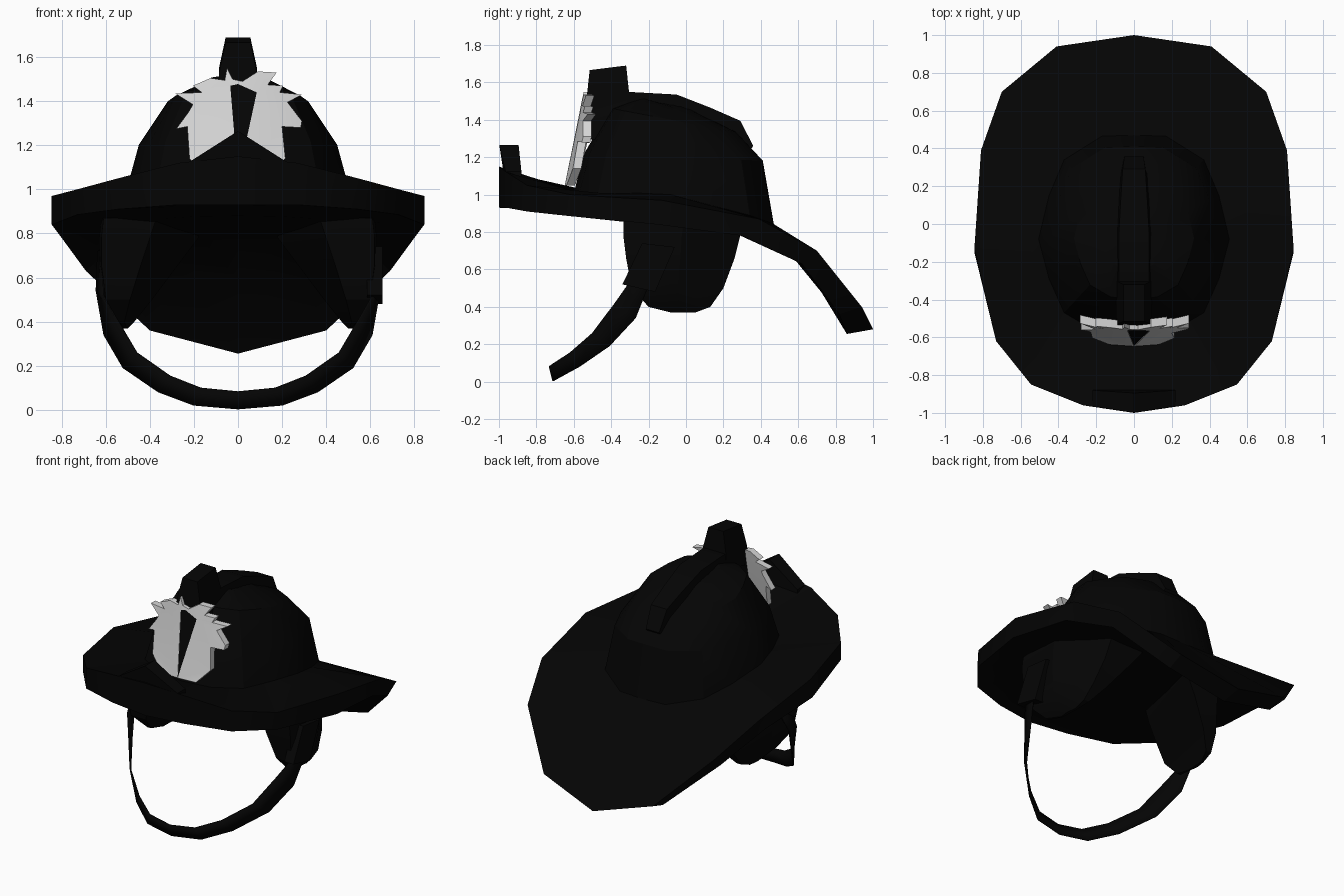
import bpy, bmesh, math

if "Cube" in bpy.data.objects:
    bpy.data.objects.remove(bpy.data.objects["Cube"])


def material(name, value):
    m = bpy.data.materials.new(name)
    m.diffuse_color = (value, value, value, 1)
    m.use_nodes = True
    m.node_tree.nodes["Principled BSDF"].inputs["Base Color"].default_value = m.diffuse_color
    return m


BLACK = material("black leather", 0.0013)
WHITE = material("pale badge metal", 0.68)


def finish(name, bm, mats=(BLACK,), angle=30):
    bmesh.ops.recalc_face_normals(bm, faces=bm.faces)
    mesh = bpy.data.meshes.new(name)
    bm.to_mesh(mesh)
    bm.free()
    ob = bpy.data.objects.new(name, mesh)
    bpy.context.collection.objects.link(ob)
    for m in mats:
        mesh.materials.append(m)
    bpy.ops.object.select_all(action='DESELECT')
    ob.select_set(True)
    bpy.context.view_layer.objects.active = ob
    bpy.ops.object.shade_smooth_by_angle(angle=math.radians(angle))
    return ob


def loft(name, rings, closed=True, caps=True, angle=30):
    """Skin a list of point rings with quads."""
    bm = bmesh.new()
    vs = [[bm.verts.new(p) for p in r] for r in rings]
    n = len(rings[0])
    for a, b in zip(vs, vs[1:]):
        for i in range(n if closed else n - 1):
            j = (i + 1) % n
            bm.faces.new((a[i], a[j], b[j], b[i]))
    if caps:
        bm.faces.new(vs[0])
        bm.faces.new(vs[-1])
    return finish(name, bm, angle=angle)


def mirror_ring(half):
    """Half ring from back to front, completed on the other side."""
    return half + [(-x, y, z) for x, y, z in reversed(half[1:-1])]


# Helmet shell: closed underside, brim lip, brim top and crown in one skin
edge_top = mirror_ring([(0, 1, .28), (.41, .94, .40), (.70, .70, .70), (.81, .39, .87), (.845, -.13, .97),
                        (.73, -.62, 1.0), (.545, -.85, 1.05), (.27, -.96, 1.12), (0, -1, 1.15)])
edge_low = mirror_ring([(0, .86, .255), (.40, .82, .36), (.69, .62, .63), (.80, .30, .78), (.845, -.15, .84),
                        (.73, -.62, .885), (.545, -.85, .91), (.27, -.96, .93), (0, -1, .93)])
base = mirror_ring([(0, .47, .84), (.17, .465, .845), (.37, .34, .89), (.45, .15, .94), (.505, -.08, 1.0),
                    (.45, -.29, 1.01), (.37, -.47, 1.01), (.2, -.57, 1.01), (0, -.6, 1.01)])


def crown(scale, z, tilt=0.0):
    return [(x * scale, -.07 + (y + .07) * scale, z - tilt * y) for x, y, _ in base]


underside = [(x * .95, y * .95, .82 - .1 * y) for x, y, z in base]
# the brim is hollowed behind its lip, more so at the drooping back
hollow = [((a[0] + b[0]) / 2, (a[1] + b[1]) / 2, (a[2] + b[2]) / 2 + (.08 if a[1] > .5 else .02))
          for a, b in zip(edge_low, underside)]
loft("helmet_shell", [underside, hollow, edge_low, edge_top, base, crown(.89, 1.2, .04), crown(.63, 1.39, .12),
                      crown(.33, 1.46, .1), crown(.12, 1.485)])

# Upturned triangular peak at the brim front
loft("brim_front_peak", [[(-.22, y1, 1.05), (-.22, y1, 1.125), (0, y, 1.265), (.22, y1, 1.125), (.22, y1, 1.05)]
                         for y, y1 in ((-.998, -.965), (-.895, -.88))])

# Raised ridge running over the crown
loft("crown_ridge", [[(-w - .015, y - d, z - .1), (-w, y, z), (w, y, z), (w + .015, y - d, z - .1)]
                     for y, z, w, d in ((-.5, 1.50, .08, 0), (-.32, 1.55, .08, 0), (-.05, 1.535, .08, 0),
                                        (.13, 1.465, .07, .01), (.29, 1.395, .06, .04), (.36, 1.26, .05, .08))])

# Horn that holds the badge
loft("badge_holder", [[(-w, f, z - .012), (w, f, z - .012), (w, b, z + .012), (-w, b, z + .012)]
                      for z, w, f, b in ((1.3, .09, -.57, -.3), (1.54, .086, -.53, -.305), (1.678, .056, -.515, -.32))])

# Badge: two jagged pale halves with a dark wedge between them
left = [(0, 1.05), (-.035, 1.47), (-.025, 1.50), (-.05, 1.55), (-.06, 1.495), (-.125, 1.505), (-.205, 1.47),
        (-.165, 1.44), (-.285, 1.435), (-.205, 1.385), (-.225, 1.35), (-.28, 1.275), (-.23, 1.285), (-.22, 1.14),
        (-.13, 1.05)]
right = [(0, 1.05), (.085, 1.44), (0, 1.478), (-.035, 1.47), (-.025, 1.50), (.02, 1.49), (.09, 1.535), (.175, 1.53),
         (.135, 1.475), (.205, 1.47), (.19, 1.44), (.29, 1.43), (.225, 1.395), (.29, 1.31), (.285, 1.28),
         (.2, 1.285), (.215, 1.14), (.13, 1.05)]
wedge = [(0, 1.05), (.085, 1.44), (0, 1.478), (-.035, 1.47)]


def badge_part(name, outline, mat, lift, depth):
    bm = bmesh.new()
    pts = [(x, -.65 + lift + (z - 1.04) * .2 + .55 * x * x, z) for x, z in outline]
    face = bm.faces.new([bm.verts.new(p) for p in pts])
    back = bmesh.ops.extrude_face_region(bm, geom=[face], use_keep_orig=True)
    bmesh.ops.translate(bm, vec=(0, depth, 0),
                        verts=[v for v in back["geom"] if isinstance(v, bmesh.types.BMVert)])
    bmesh.ops.triangulate(bm, faces=bm.faces)
    finish(name, bm, (mat,), 20)


badge_part("badge_left", left, WHITE, 0, .045)
badge_part("badge_right", right, WHITE, 0, .045)
badge_part("badge_wedge", wedge, BLACK, .004, .037)

# Ear flaps: wide under the brim, tapering down to the strap
# z, front y, rear y, outer x, rear outer x, inner front x, inner rear x
FLAP = [(.87, -.335, .31, .62, .42, .37, .16), (.78, -.335, .29, .63, .43, .40, .18),
        (.66, -.32, .26, .63, .45, .44, .27), (.50, -.29, .2, .61, .49, .49, .39),
        (.40, -.2, .13, .55, .51, .515, .47), (.37, -.08, .05, .525, .515, .505, .50)]
for side, tag in ((1, "right"), (-1, "left")):
    loft("ear_flap_" + tag, [[(side * x, y, z) for x, y in
                              ((i, f), (o - .01, f), (o, (f + r) / 2), (e, r), (k, r))]
                             for z, f, r, o, e, i, k in FLAP])

# Chin strap: thin band looping under the chin
upper = [(.605, -.23, .73), (.612, -.31, .52), (.555, -.38, .42), (.46, -.5, .26), (.31, -.62, .155),
         (.17, -.705, .10), (0, -.73, .083)]
lower = [(.635, -.08, .72), (.642, -.19, .54), (.607, -.27, .34), (.52, -.41, .19), (.36, -.57, .08),
         (.2, -.68, .02), (0, -.71, .003)]


def full(chain):
    return chain + [(-x, y, z) for x, y, z in reversed(chain[:-1])]


strap = loft("chin_strap", [full(upper), full(lower)], closed=False, caps=False)
solid = strap.modifiers.new("thickness", 'SOLIDIFY')
solid.thickness = .008
solid.offset = 0

# Buckle plate on one side of the strap
loft("strap_buckle", [[(x, -.235, .74), (x, -.06, .72), (x, -.165, .48), (x, -.34, .52)] for x in (.585, .655)])
